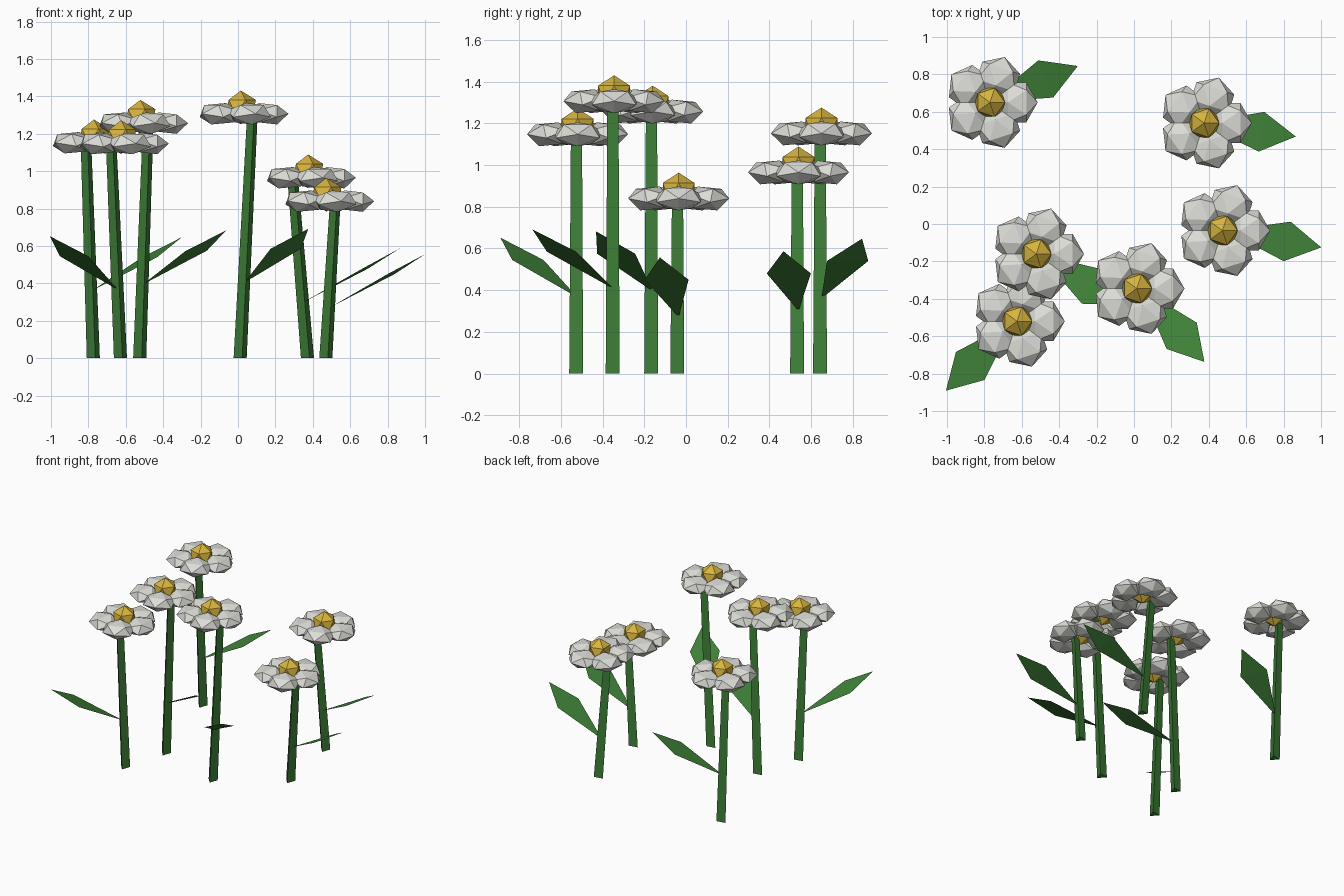
import bpy, bmesh
from math import cos, sin, radians, pi
from mathutils import Matrix, Vector

cube = bpy.data.objects.get("Cube")
if cube:
    bpy.data.objects.remove(cube, do_unlink=True)


def material(name, rgb):
    mat = bpy.data.materials.new(name)
    mat.use_nodes = True
    mat.diffuse_color = (*rgb, 1)
    mat.node_tree.nodes["Principled BSDF"].inputs["Base Color"].default_value = (*rgb, 1)
    return mat


GREEN = material("leaf green", (0.05, 0.22, 0.04))
WHITE = material("petal white", (0.72, 0.72, 0.68))
YELLOW = material("centre yellow", (0.68, 0.46, 0.05))


def finish(bm, name, mat):
    mesh = bpy.data.meshes.new(name)
    bm.to_mesh(mesh)
    bm.free()
    mesh.materials.append(mat)
    obj = bpy.data.objects.new(name, mesh)
    bpy.context.collection.objects.link(obj)
    return obj


def stem(name, base, top):
    # tapered three-sided stalk
    bm = bmesh.new()
    rings = []
    for centre, radius in ((base, 0.041), (top, 0.033)):
        rings.append([bm.verts.new(centre + radius * Vector((cos(a), sin(a), 0)))
                      for a in (radians(40 + 120 * i) for i in range(3))])
    low, high = rings
    for i in range(3):
        j = (i + 1) % 3
        bm.faces.new((low[i], low[j], high[j], high[i]))
    bm.faces.new(low[::-1])
    bm.faces.new(high)
    finish(bm, name, GREEN)


def petals(name, centre):
    # five squashed faceted balls, each with a point facing outwards
    bm = bmesh.new()
    for i in range(5):
        place = (Matrix.Translation(centre)
                 @ Matrix.Rotation(2 * pi * i / 5, 4, "Z")
                 @ Matrix.Translation((0.145, 0, 0))
                 @ Matrix.Diagonal((0.11, 0.125, 0.064, 1))
                 @ Matrix.Rotation(pi / 2, 4, "Y"))
        bmesh.ops.create_icosphere(bm, subdivisions=1, radius=1, matrix=place)
    finish(bm, name, WHITE)


def flower_centre(name, centre):
    bm = bmesh.new()
    bmesh.ops.create_icosphere(bm, subdivisions=1, radius=0.09,
                               matrix=Matrix.Translation(centre + Vector((0, 0, 0.034))))
    finish(bm, name, YELLOW)


def leaf(name, root, angle):
    # thin kite-shaped blade rising away from the stem
    bm = bmesh.new()
    place = Matrix.Translation(root) @ Matrix.Rotation(radians(angle), 4, "Z")
    base, right, tip, left = [bm.verts.new(place @ Vector(p)) for p in (
        (0, 0, 0), (0.335, -0.107, 0.18), (0.52, 0, 0.287), (0.335, 0.107, 0.18))]
    bm.faces.new((base, right, left))
    bm.faces.new((right, tip, left))
    finish(bm, name, GREEN)


# position, head height, stem lean in x, leaf height, leaf direction
FLOWERS = {
    "back_left": (-0.77, 0.65, 1.152, -0.04, 0.36, 22),
    "back_right": (0.375, 0.54, 0.965, -0.08, 0.30, -8),
    "middle_right": (0.473, -0.035, 0.84, 0.05, 0.27, -10),
    "middle_left": (-0.522, -0.16, 1.257, 0.045, 0.395, -31.5),
    "front_centre": (0.015, -0.345, 1.307, 0.065, 0.405, -49),
    "front_left": (-0.625, -0.52, 1.148, -0.05, 0.365, 225.5),
}

for place, (x, y, height, lean, leaf_height, angle) in FLOWERS.items():
    head = Vector((x, y, height))
    stem(place + "_stem", Vector((x, y, 0)), head + Vector((lean, 0, 0)))
    petals(place + "_petals", head)
    flower_centre(place + "_flower_centre", head)
    root_x = x + lean * leaf_height / height
    leaf(place + "_leaf", Vector((root_x, y, leaf_height)), angle)
